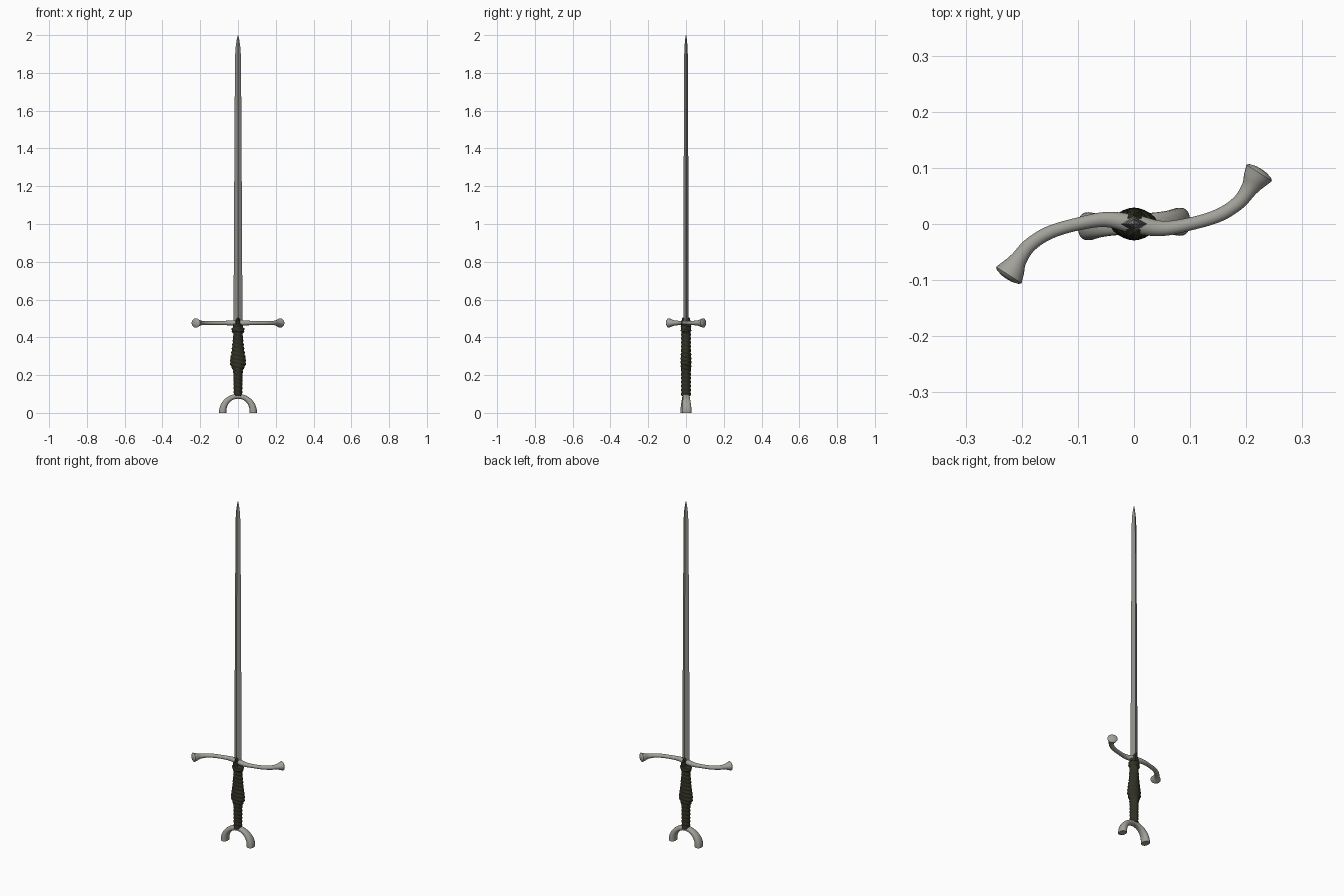
import bpy, bmesh, math
from mathutils import Vector

if "Cube" in bpy.data.objects:
    bpy.data.objects.remove(bpy.data.objects["Cube"])


def material(name, rgb):
    m = bpy.data.materials.new(name)
    m.diffuse_color = (*rgb, 1)
    m.use_nodes = True
    m.node_tree.nodes["Principled BSDF"].inputs["Base Color"].default_value = m.diffuse_color
    return m


STEEL = material("blade steel", (0.27, 0.27, 0.25))
PALE = material("pale metal", (0.36, 0.355, 0.32))
DARK = material("dark leather", (0.03, 0.03, 0.018))


def loft(name, rings, mat, angle=40):
    """Skin a list of closed rings and cap both ends."""
    bm = bmesh.new()
    loops = [[bm.verts.new(p) for p in ring] for ring in rings]
    n = len(loops[0])
    for a, b in zip(loops, loops[1:]):
        for i in range(n):
            j = (i + 1) % n
            bm.faces.new((a[i], a[j], b[j], b[i]))
    bm.faces.new(loops[0][::-1])
    bm.faces.new(loops[-1])
    bmesh.ops.recalc_face_normals(bm, faces=bm.faces)
    me = bpy.data.meshes.new(name)
    bm.to_mesh(me)
    bm.free()
    ob = bpy.data.objects.new(name, me)
    bpy.context.collection.objects.link(ob)
    me.materials.append(mat)
    bpy.ops.object.select_all(action='DESELECT')
    ob.select_set(True)
    bpy.context.view_layer.objects.active = ob
    bpy.ops.object.shade_smooth_by_angle(angle=math.radians(angle))
    return ob


def smooth_path(pts, steps=6):
    """Catmull-Rom curve through tuples of any length."""
    pts = [Vector(p) for p in pts]
    ext = [2 * pts[0] - pts[1]] + pts + [2 * pts[-1] - pts[-2]]
    out = []
    for i in range(1, len(ext) - 2):
        a, b, c, d = ext[i - 1:i + 3]
        for s in range(steps):
            t = s / steps
            out.append(0.5 * (2 * b + (c - a) * t + (2 * a - 5 * b + 4 * c - d) * t * t
                              + (3 * b - a - 3 * c + d) * t ** 3))
    return out + [pts[-1]]


def lerp_profile(profile, z):
    for a, b in zip(profile, profile[1:]):
        if z <= b[0]:
            return a[1] + (b[1] - a[1]) * (z - a[0]) / (b[0] - a[0])
    return profile[-1][1]


# blade: diamond section tapering to a point
blade = [(0.45, 0.024, 0.014), (1.2, 0.020, 0.0125), (1.88, 0.016, 0.010),
         (1.94, 0.012, 0.008), (1.98, 0.006, 0.0045), (2.0, 0.0008, 0.0008)]
loft("blade", [[(w, 0, z), (0, t, z), (-w, 0, z), (0, -t, z)] for z, w, t in blade], STEEL, 20)

# crossguard: S-curved bar with flared ends, point-symmetric about the centre
GZ = 0.476
arm = [(0.05, -0.008, 0.0135), (0.10, 0.0, 0.0115), (0.15, 0.015, 0.0118),
       (0.185, 0.037, 0.0125), (0.205, 0.062, 0.015), (0.216, 0.080, 0.0225),
       (0.223, 0.091, 0.027)]
path = smooth_path([(-x, -y, r) for x, y, r in arm[::-1]] + [(0, 0, 0.017)] + arm)
axis = [Vector((p[0], p[1], 0)) for p in path]
rings = []
for i, p in enumerate(path):
    t = (axis[min(i + 1, len(axis) - 1)] - axis[max(i - 1, 0)]).normalized()
    side = Vector((-t.y, t.x, 0))
    rings.append([axis[i] + Vector((0, 0, GZ + 0.92 * p[2] * math.sin(a))) + side * p[2] * math.cos(a)
                  for a in (2 * math.pi * k / 20 for k in range(20))])


def dome(ring, sign):
    """Slightly domed end discs."""
    c = sum(ring, Vector()) / len(ring)
    d = Vector((0.5, 0.86, 0)) * sign
    return [[c + (v - c) * s + d * h for v in ring] for s, h in ((0.85, 0.004), (0.4, 0.0075), (0.05, 0.008))]


rings = dome(rings[0], -1)[::-1] + rings + dome(rings[-1], 1)
loft("crossguard", rings, PALE, 50)

# grip: wrapped handle with a swollen middle and a collar at the top
profile = [(0.09, 0.022), (0.12, 0.023), (0.20, 0.024), (0.225, 0.026), (0.26, 0.042), (0.285, 0.041),
           (0.34, 0.032), (0.40, 0.026), (0.422, 0.025), (0.432, 0.034), (0.445, 0.034),
           (0.455, 0.027), (0.47, 0.027)]
rings = []
N, M = 150, 24
for i in range(N + 1):
    z = 0.09 + 0.38 * i / N
    w = lerp_profile(profile, z)
    d = 0.025 + 0.003 * math.exp(-((z - 0.27) / 0.05) ** 2) + 0.002 * (0.43 < z < 0.45)
    ring = []
    for k in range(M):
        a = 2 * math.pi * k / M
        c, s = math.cos(a), math.sin(a)
        bump = 1 + 0.05 * math.sin(2 * math.pi * z / 0.021 + 2 * a)
        ring.append((w * bump * math.copysign(abs(c) ** 1.2, c),
                     d * bump * math.copysign(abs(s) ** 1.2, s), z))
    rings.append(ring)
loft("grip", rings, DARK, 30)

# small dark langets gripping the guard, front and back
for sign, label in ((-1, "front"), (1, "back")):
    secs = [(0.455, 0.022, 0.028), (0.48, 0.016, 0.025), (0.495, 0.009, 0.022), (0.506, 0.002, 0.019)]
    loft("langet_" + label, [[(-w, sign * 0.010, z), (w, sign * 0.010, z), (w * 0.5, sign * (d - 0.003), z),
                              (0, sign * d, z), (-w * 0.5, sign * (d - 0.003), z)]
                             for z, w, d in secs], DARK, 20)

# pommel: arched fork with slightly flared feet
rings = []
for i in range(33):
    a = math.pi * i / 32
    c, s = math.cos(a), math.sin(a)
    f = abs(c)
    centre = Vector((0.081 * c, 0.004 * c, 0.006 + 0.082 * s))
    out = Vector((c, 0, s))
    half_t = 0.013 + 0.006 * f ** 3
    half_y = 0.018 + 0.007 * f ** 3
    rings.append([centre + out * half_t * math.copysign(abs(math.cos(b)) ** 0.8, math.cos(b))
                  + Vector((0, half_y * math.copysign(abs(math.sin(b)) ** 0.8, math.sin(b)), 0))
                  for b in (2 * math.pi * k / 20 for k in range(20))])
for idx in (0, -1):
    foot = [Vector((v.x, v.y, 0.0)) for v in rings[idx]]
    if idx == 0:
        rings.insert(0, foot)
    else:
        rings.append(foot)
loft("pommel_fork", rings, PALE, 50)
